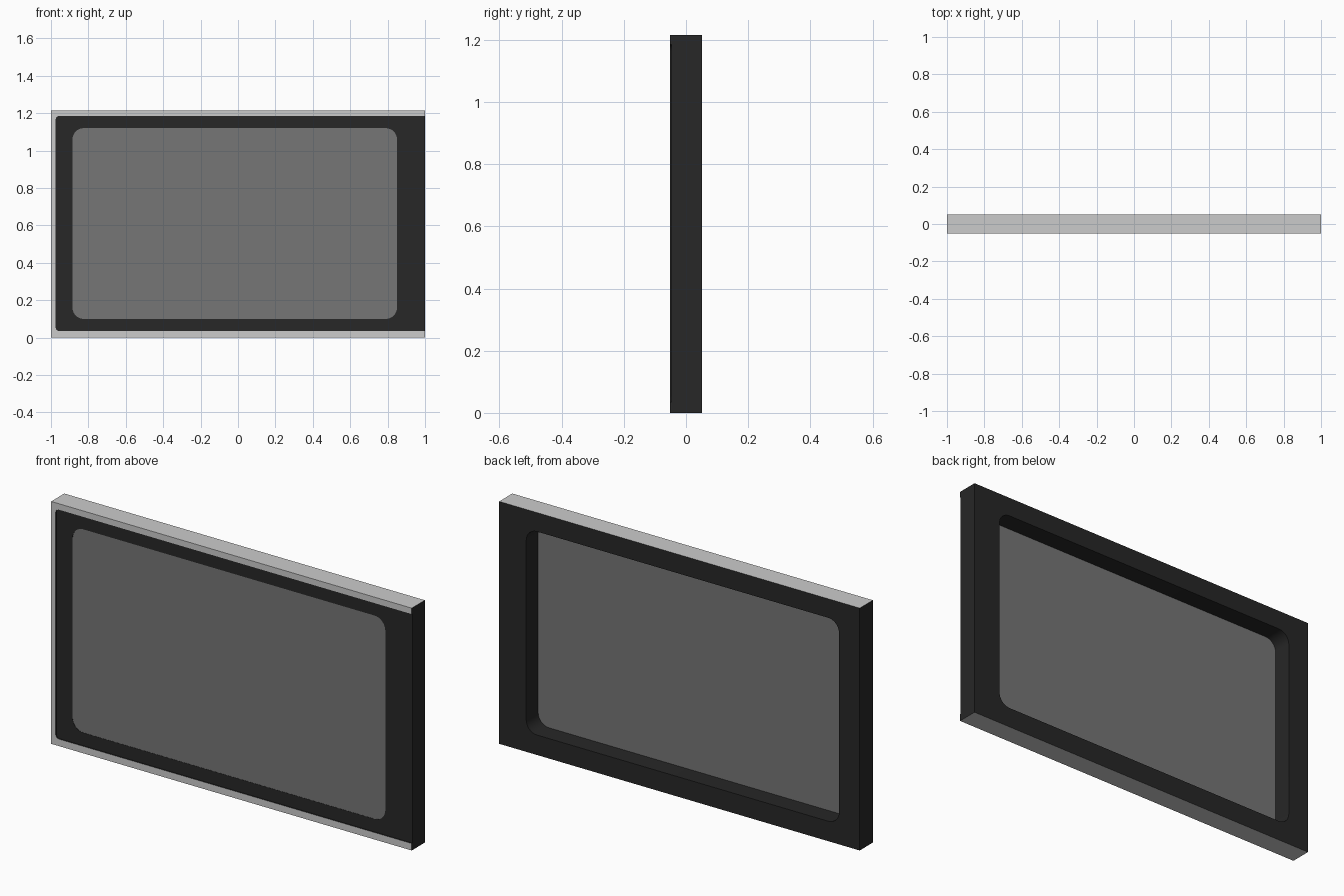
import bpy, bmesh
from math import sin, cos, pi

if "Cube" in bpy.data.objects:
    bpy.data.objects.remove(bpy.data.objects["Cube"])

H, Y0, Y1 = 1.215, -0.052, 0.052
LIP = 0.005                      # how far the light trim stands proud of the panel


def material(name, v):
    m = bpy.data.materials.new(name)
    m.diffuse_color = (v, v, v, 1)
    m.use_nodes = True
    m.node_tree.nodes["Principled BSDF"].inputs["Base Color"].default_value = m.diffuse_color
    return m


def arc(cx, cz, r, start, n=8):
    return [(cx + r * cos(start + pi / 2 * i / n), cz + r * sin(start + pi / 2 * i / n))
            for i in range(n + 1)]


def rounded(x0, x1, z0, z1, r):
    return (arc(x1 - r, z1 - r, r, 0) + arc(x0 + r, z1 - r, r, pi / 2)
            + arc(x0 + r, z0 + r, r, pi) + arc(x1 - r, z0 + r, r, 1.5 * pi))


def plate(name, loops, y_front, y_back, mats, pick=lambda f: 0):
    """Fill outlines in the xz plane (later loops are holes) and extrude along y."""
    bm = bmesh.new()
    for pts in loops:
        vs = [bm.verts.new((x, y_front, z)) for x, z in pts]
        for a, b in zip(vs, vs[1:] + vs[:1]):
            bm.edges.new((a, b))
    bmesh.ops.triangle_fill(bm, edges=bm.edges[:], use_beauty=True, use_dissolve=False)
    ret = bmesh.ops.extrude_face_region(bm, geom=bm.faces[:], use_keep_orig=True)
    moved = [g for g in ret["geom"] if isinstance(g, bmesh.types.BMVert)]
    bmesh.ops.translate(bm, verts=moved, vec=(0, y_back - y_front, 0))
    bmesh.ops.recalc_face_normals(bm, faces=bm.faces[:])
    for f in bm.faces:
        f.material_index = pick(f)
    me = bpy.data.meshes.new(name)
    bm.to_mesh(me)
    bm.free()
    for m in mats:
        me.materials.append(m)
    ob = bpy.data.objects.new(name, me)
    bpy.context.collection.objects.link(ob)
    bpy.context.view_layer.objects.active = ob
    bpy.ops.object.select_all(action='DESELECT')
    ob.select_set(True)
    bpy.ops.object.shade_smooth_by_angle()
    return ob


dark = material("black_plastic", 0.02)
screen_grey = material("screen_grey", 0.18)


def on_outer_edge(f):
    z = f.calc_center_median().z
    return abs(f.normal.z) > 0.9 and (z < 0.001 or z > H - 0.001)


# Frame body: dark, with light top and bottom faces
opening = rounded(-0.885, 0.85, 0.10, 1.12, 0.06)
plate("frame_body", [[(-1, 0), (1, 0), (1, H), (-1, H)], opening],
      Y0 + LIP, Y1, [dark, None], lambda f: int(on_outer_edge(f)))

# Front trim: C-shaped raised lip, open on the right side
inner = ([(1, 1.185)] + arc(-0.955, 1.165, 0.02, pi / 2)
         + arc(-0.955, 0.055, 0.02, pi) + [(1, 0.035)])
plate("front_trim", [[(1, H), (-1, H), (-1, 0), (1, 0)][:3] + [(1, 0)] + inner[::-1]],
      Y0, Y0 + LIP, [dark, None],
      lambda f: int(f.normal.y < -0.9 or on_outer_edge(f)))

# Screen: thin pane set just behind the front panel
plate("screen", [opening], Y0 + LIP + 0.001, Y0 + LIP + 0.004, [screen_grey])
